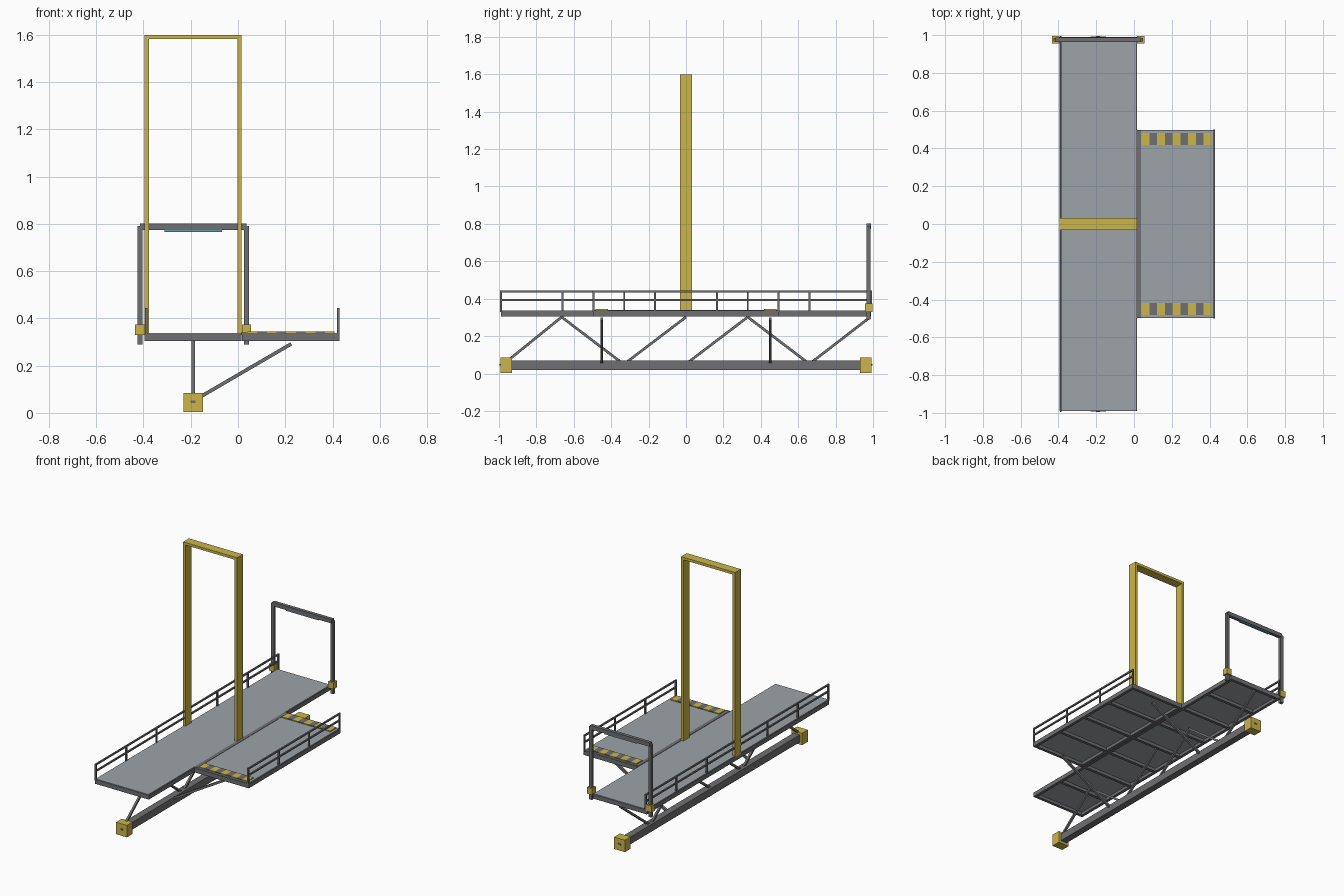
import bpy
import bmesh
from mathutils import Vector, Matrix

cube = bpy.data.objects.get("Cube")
if cube:
    bpy.data.objects.remove(cube, do_unlink=True)


def material(name, rgb):
    m = bpy.data.materials.new(name)
    m.use_nodes = True
    color = (*rgb, 1)
    m.diffuse_color = color
    m.node_tree.nodes["Principled BSDF"].inputs["Base Color"].default_value = color
    return m


STEEL = material("dark steel", (0.16, 0.16, 0.17))
DECK = material("deck grey", (0.34, 0.37, 0.40))
YELLOW = material("safety yellow", (0.60, 0.47, 0.07))
TEAL = material("lamp teal", (0.10, 0.35, 0.36))


class Part:
    """Collects boxes and square bars into one named object."""

    def __init__(self, name, mat):
        self.name, self.mat, self.bm = name, mat, bmesh.new()

    def box(self, x, y, z):
        lo, hi = Vector((x[0], y[0], z[0])), Vector((x[1], y[1], z[1]))
        mat = Matrix.Translation((lo + hi) / 2) @ Matrix.Diagonal((*(hi - lo), 1))
        bmesh.ops.create_cube(self.bm, size=1, matrix=mat)
        return self

    def bar(self, a, b, width):
        a, b = Vector(a), Vector(b)
        d = b - a
        rot = d.to_track_quat("Z", "Y").to_matrix().to_4x4()
        mat = Matrix.Translation((a + b) / 2) @ rot @ Matrix.Diagonal((width, width, d.length, 1))
        bmesh.ops.create_cube(self.bm, size=1, matrix=mat)
        return self

    def done(self):
        mesh = bpy.data.meshes.new(self.name)
        self.bm.to_mesh(mesh)
        self.bm.free()
        mesh.materials.append(self.mat)
        obj = bpy.data.objects.new(self.name, mesh)
        bpy.context.collection.objects.link(obj)


# Decks: a plate on a ladder frame
def platform(name, x0, x1, half, bays, top):
    frame = Part(name + "_frame", STEEL)
    w, z = 0.02, (0.305, 0.334)
    for x in (x0, x1 - w):
        frame.box((x, x + w), (-half, half), z)
    for i in range(bays + 1):
        y = -half + w / 2 + i * (2 * half - w) / bays
        frame.box((x0 + w, x1 - w), (y - w / 2, y + w / 2), z)
    frame.done()
    Part(name + "_plate", DECK).box(
        (x0 + 0.004, x1 - 0.004), (-half + 0.003, half - 0.003), (0.326, top)).done()


platform("main_deck", -0.395, 0.015, 0.99, 8, 0.338)
platform("side_deck", 0.017, 0.43, 0.497, 4, 0.338)
Part("joint_strip", STEEL).box((0.012, 0.036), (-0.495, 0.495), (0.33, 0.340)).done()


# Guard rails
def railing(name, x, half, bays):
    rail = Part(name, STEEL)
    for z in (0.393, 0.438):
        rail.bar((x, -half, z), (x, half, z), 0.01)
    for i in range(bays + 1):
        y = -half + 0.005 + i * (2 * half - 0.01) / bays
        rail.bar((x, y, 0.33), (x, y, 0.44), 0.01)
    rail.done()


railing("main_railing", -0.388, 0.995, 6)
railing("side_railing", 0.425, 0.5, 3)

# Hazard strips of alternating plates
yellow_plates = Part("hazard_plates_yellow", YELLOW)
dark_plates = Part("hazard_plates_dark", STEEL)
step = 0.041
for y in (-0.45, 0.45):
    for i in range(9):
        x = 0.04 + i * step
        plates = dark_plates if i % 2 else yellow_plates
        plates.box((x, x + step), (y - 0.033, y + 0.033), (0.337, 0.344))
yellow_plates.done()
dark_plates.done()

# Lower beam with end blocks
AXIS = -0.19
Part("lower_beam", STEEL).box((AXIS - 0.024, AXIS + 0.024), (-0.95, 0.95), (0.02, 0.07)).done()
blocks = Part("end_blocks", YELLOW)
marks = Part("end_block_plates", STEEL)
for s in (-1, 1):
    blocks.box((AXIS - 0.041, AXIS + 0.041), sorted((s * 0.93, s * 0.993)), (0.003, 0.085))
    marks.box((AXIS - 0.01, AXIS + 0.01), sorted((s * 0.99, s * 0.996)), (0.042, 0.052))
blocks.done()
marks.done()

# Truss diagonals between lower beam and deck
truss = Part("truss_diagonals", STEEL)
for foot, head in ((-0.97, -0.665), (-0.34, -0.665), (-0.325, 0.0),
                   (0.005, 0.33), (0.655, 0.33), (0.665, 0.985)):
    truss.bar((AXIS, foot, 0.055), (AXIS, head, 0.302), 0.014)
truss.done()

# Braces carrying the side deck
braces = Part("side_braces", STEEL)
for y in (-0.45, 0.45):
    braces.bar((AXIS, y, 0.05), (0.225, y, 0.292), 0.015)
braces.done()

# Tall yellow portal
portal = Part("portal", YELLOW)
for x in (-0.395, -0.003):
    portal.box((x, x + 0.018), (-0.031, 0.031), (0.33, 1.582))
portal.box((-0.395, 0.015), (-0.031, 0.031), (1.582, 1.6)).done()

# End gate with clamps and lamp
gate = Part("gate_frame", STEEL)
clamps = Part("gate_clamps", YELLOW)
for x in (-0.415, 0.036):
    gate.box((x - 0.011, x + 0.011), (0.966, 0.986), (0.29, 0.79))
    clamps.box((x - 0.02, x + 0.02), (0.956, 0.996), (0.33, 0.374))
gate.box((-0.415, 0.037), (0.964, 0.988), (0.774, 0.801)).done()
clamps.done()
Part("gate_lamp", TEAL).box((-0.312, -0.067), (0.969, 0.983), (0.766, 0.775)).done()
